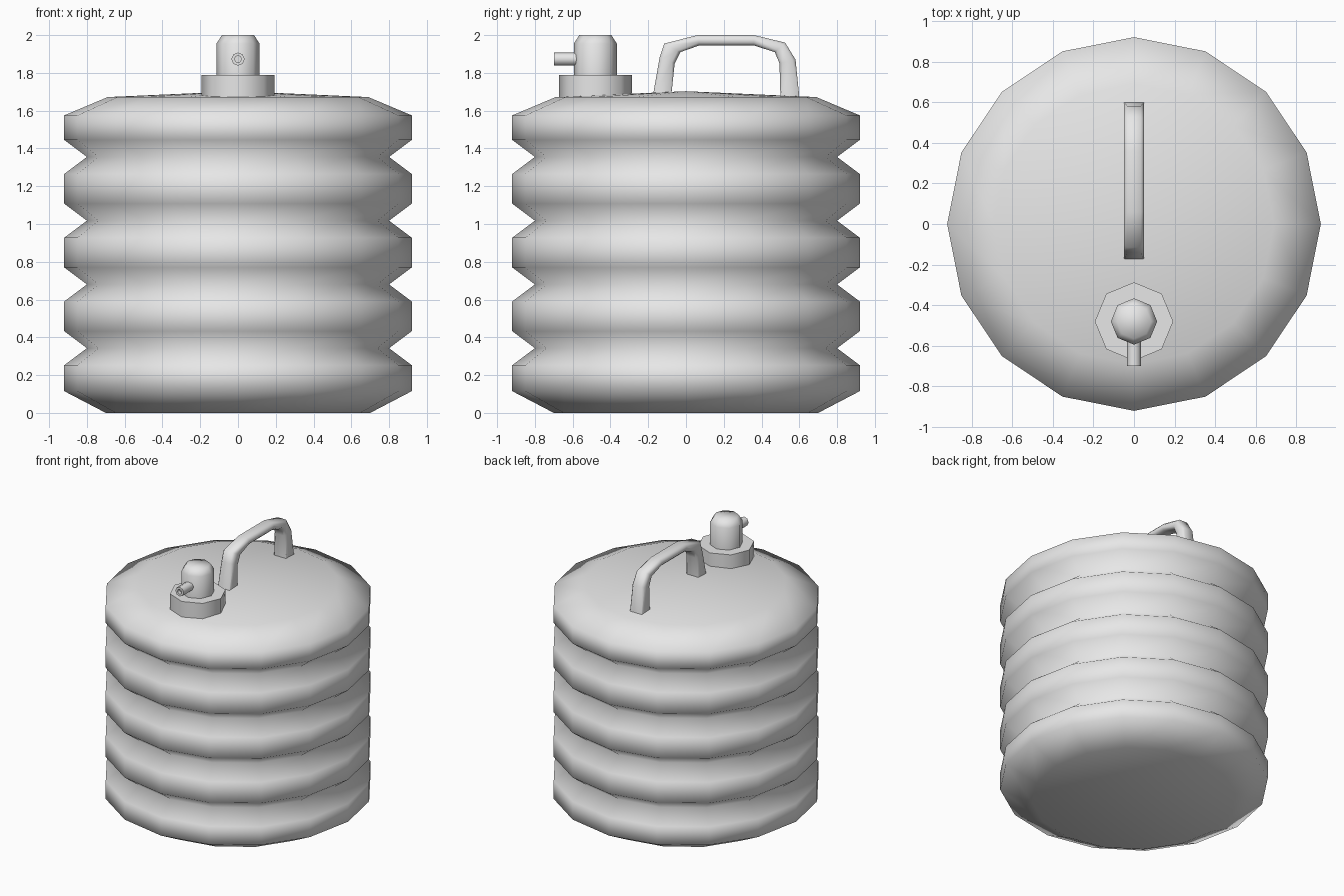
import bpy, bmesh, math
from mathutils import Matrix, Vector

cube = bpy.data.objects.get("Cube")
if cube:
    bpy.data.objects.remove(cube, do_unlink=True)

grey = bpy.data.materials.new("plain grey")
grey.use_nodes = True
grey.diffuse_color = (0.8, 0.8, 0.8, 1)
grey.node_tree.nodes["Principled BSDF"].inputs["Base Color"].default_value = (0.8, 0.8, 0.8, 1)


def loft(name, rings, angle):
    """Skin a list of point rings, cap both ends and shade smooth below an angle."""
    bm = bmesh.new()
    loops = [[bm.verts.new(p) for p in ring] for ring in rings]
    n = len(loops[0])
    for a, b in zip(loops, loops[1:]):
        for i in range(n):
            j = (i + 1) % n
            bm.faces.new((a[i], a[j], b[j], b[i]))
    bm.faces.new(loops[0][::-1])
    bm.faces.new(loops[-1])
    bmesh.ops.remove_doubles(bm, verts=bm.verts, dist=0.0005)
    bmesh.ops.recalc_face_normals(bm, faces=bm.faces)
    mesh = bpy.data.meshes.new(name)
    bm.to_mesh(mesh)
    bm.free()
    mesh.materials.append(grey)
    obj = bpy.data.objects.new(name, mesh)
    bpy.context.collection.objects.link(obj)
    bpy.ops.object.select_all(action='DESELECT')
    obj.select_set(True)
    bpy.context.view_layer.objects.active = obj
    bpy.ops.object.shade_smooth_by_angle(angle=math.radians(angle))
    return obj


def lathe(name, profile, sides, angle, place=Matrix()):
    """Revolve (radius, height) pairs about z, then place the result."""
    turns = [2 * math.pi * i / sides for i in range(sides)]
    rings = [[place @ Vector((r * math.cos(t), r * math.sin(t), z)) for t in turns]
             for r, z in profile]
    return loft(name, rings, angle)


# Bellows body: five wide bands with a pinched groove between each pair
wide, groove, pitch = 0.92, 0.80, 0.3375
profile = [(0.70, 0), (wide, 0.115)]
for i in range(1, 5):
    z = i * pitch + 0.005
    profile += [(wide, z - 0.09), (groove, z), (wide, z + 0.09)]
profile += [(wide, 1.575), (0.69, 1.672), (0, 1.703)]
lathe("bellows_body", profile, 16, 180)

# Cap and pouring stem
at_cap = Matrix.Translation((0, -0.48, 0))
lathe("cap_base", [(0.193, 1.67), (0.193, 1.79), (0.10, 1.79)], 8, 50, at_cap)
lathe("cap_stem", [(0.114, 1.78), (0.114, 1.955), (0.085, 2.0)], 8, 60, at_cap)

# Hollow nozzle pointing forward
forward = Matrix.Translation((0, -0.56, 1.873)) @ Matrix.Rotation(math.pi / 2, 4, 'X')
lathe("nozzle", [(0.035, 0), (0.035, 0.138), (0.018, 0.138), (0.018, 0.11)], 8, 50, forward)

# Carry handle: matching outer and inner (y, z) outlines
outer = [(-0.175, 1.68), (-0.14, 1.88), (-0.115, 1.955), (0.06, 2.0),
         (0.36, 2.0), (0.525, 1.96), (0.58, 1.87), (0.60, 1.67)]
inner = [(-0.078, 1.68), (-0.06, 1.85), (-0.03, 1.91), (0.07, 1.945),
         (0.36, 1.945), (0.47, 1.91), (0.495, 1.85), (0.50, 1.67)]
half = 0.05
rings = []
for k, (o, i) in enumerate(zip(outer, inner)):
    # The feet are nearly square; the grip has softened corners
    cut = 0.003 if k in (0, len(outer) - 1) else 0.016
    out, inn = Vector((0, *o)), Vector((0, *i))
    step = (inn - out).normalized() * cut
    x, xc = Vector((half, 0, 0)), Vector((half - cut, 0, 0))
    rings.append([out - xc, out + xc, out + step + x, inn - step + x,
                  inn + xc, inn - xc, inn - step - x, out + step - x])
loft("carry_handle", rings, 50)
